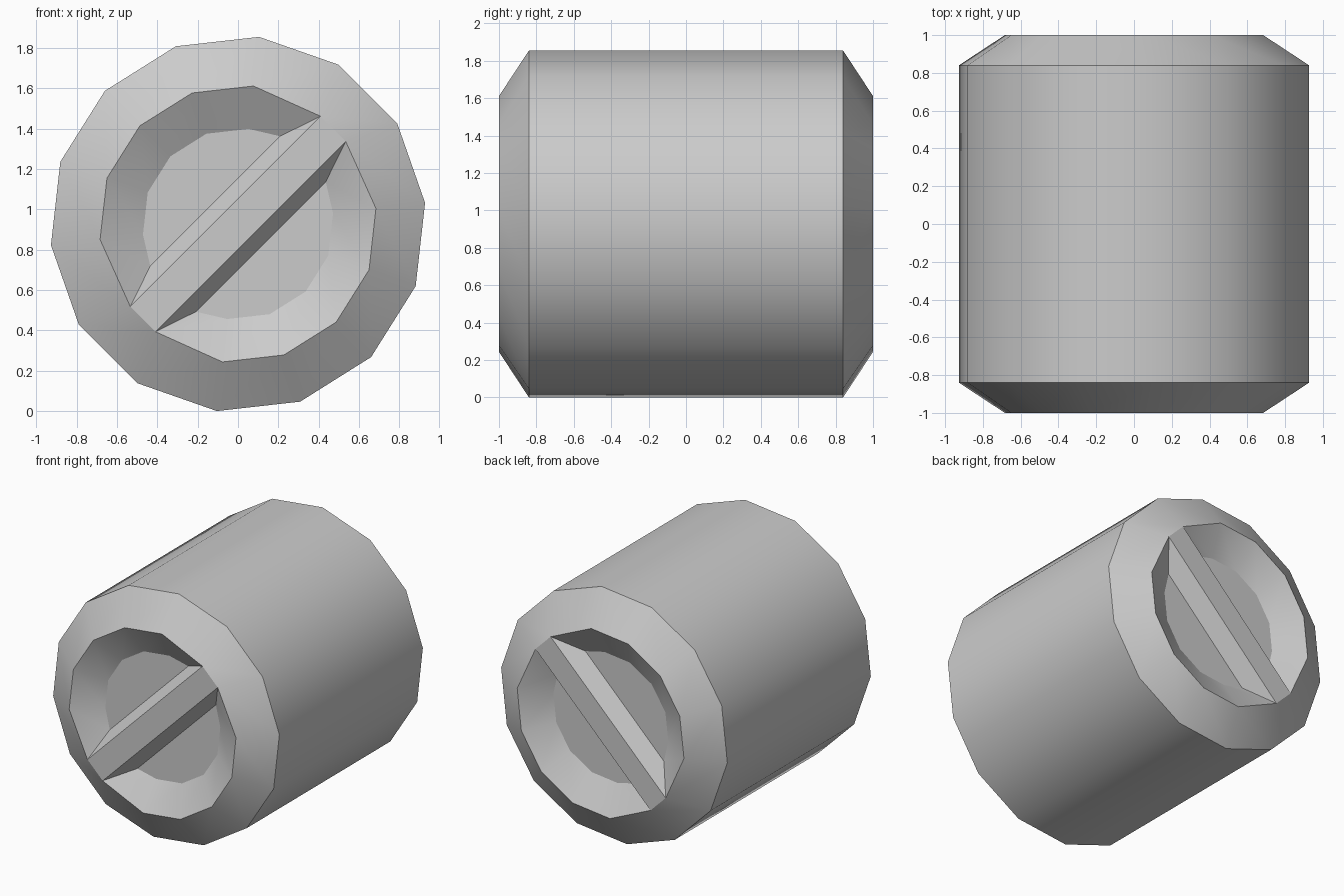
import bpy, bmesh
from math import radians, cos, sin, pi

cube = bpy.data.objects.get("Cube")
if cube:
    bpy.data.objects.remove(cube)

SIDES, RADIUS = 14, 0.933
CENTRE_Z = RADIUS * cos(pi / SIDES / 2)
HALF_BODY, HALF_LENGTH, DEPTH = 0.84, 1.0, 0.12
BAR_CORNERS = {1: -1, 2: 1, 8: 1, 9: -1}  # ring corners pulled in to make the bar

grey = bpy.data.materials.new("grey metal")
grey.use_nodes = True
colour = (0.6, 0.6, 0.6, 1)
grey.diffuse_color = colour
grey.node_tree.nodes["Principled BSDF"].inputs["Base Color"].default_value = colour

bm = bmesh.new()


def ring(radius, y, bar_half_width=None, bar_half_length=None):
    """Ring around y; optionally move the bar corners along the 45 degree diagonal."""
    verts = []
    for i in range(SIDES):
        a = 2 * pi * (i + 0.25) / SIDES
        x, z = radius * cos(a), radius * sin(a)
        if bar_half_width and i in BAR_CORNERS:
            along = bar_half_length if i < 7 else -bar_half_length
            across = bar_half_width * BAR_CORNERS[i]
            d = radians(45)
            x = along * cos(d) - across * sin(d)
            z = along * sin(d) + across * cos(d)
        verts.append(bm.verts.new((x, y, z + CENTRE_Z)))
    return verts


def bridge(a, b, steps):
    for i in steps:
        j, k = i % SIDES, (i + 1) % SIDES
        bm.faces.new((a[j], a[k], b[k], b[j]))


# Each end: chamfer, bar flush with the rim, two sunken pockets
shoulders = []
for side in (-1, 1):
    shoulder = ring(RADIUS, side * HALF_BODY)
    rim = ring(0.688, side * HALF_LENGTH, 0.088, 0.667)
    floor = ring(0.474, side * (HALF_LENGTH - DEPTH), 0.16, 0.455)
    bridge(shoulder, rim, range(SIDES))
    bm.faces.new([rim[i] for i in (1, 2, 8, 9)])
    for start in (2, 9):
        end = (start + 6) % SIDES
        bridge(rim, floor, range(start, start + 6))
        bm.faces.new((rim[start], rim[end], floor[end], floor[start]))
        bm.faces.new([floor[i % SIDES] for i in range(start, start + 7)])
    shoulders.append(shoulder)

# Barrel between the two chamfers
bridge(shoulders[0], shoulders[1], range(SIDES))
bmesh.ops.recalc_face_normals(bm, faces=bm.faces)

mesh = bpy.data.meshes.new("slotted_barrel")
bm.to_mesh(mesh)
bm.free()
mesh.materials.append(grey)
barrel = bpy.data.objects.new("slotted_barrel", mesh)
bpy.context.collection.objects.link(barrel)

# Smooth round the barrel, crisp at rims, floors and bars
bpy.ops.object.select_all(action="DESELECT")
barrel.select_set(True)
bpy.context.view_layer.objects.active = barrel
bpy.ops.object.shade_smooth_by_angle(angle=radians(28))
